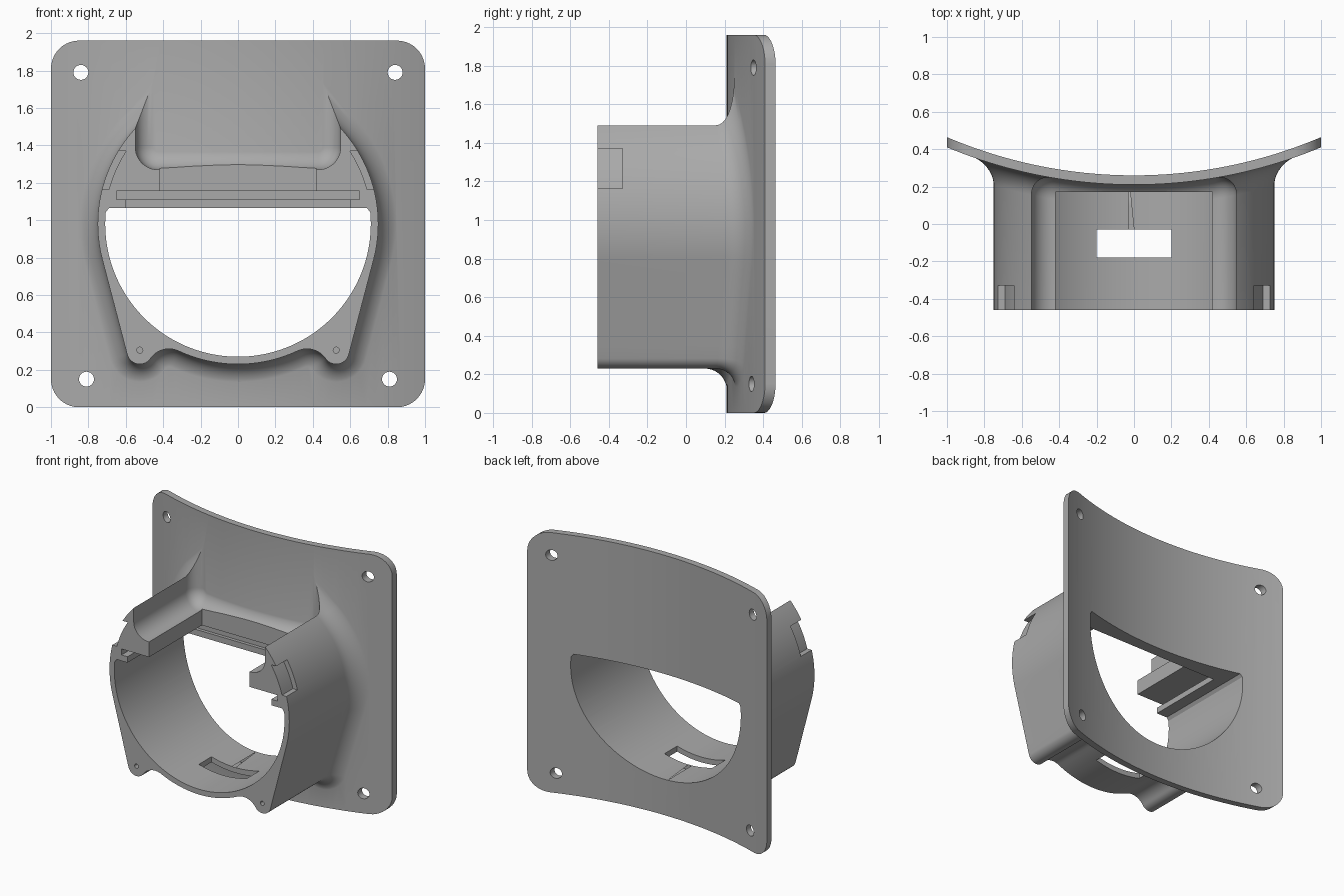
import bpy
import bmesh
from math import sin, cos, radians, sqrt, pi
from mathutils import Vector

if "Cube" in bpy.data.objects:
    bpy.data.objects.remove(bpy.data.objects["Cube"])

grey = bpy.data.materials.new("plain_grey")
grey.use_nodes = True
COLOUR = (0.4, 0.4, 0.4, 1)
grey.diffuse_color = COLOUR
grey.node_tree.nodes["Principled BSDF"].inputs["Base Color"].default_value = COLOUR

AXIS_Z = 0.98      # height of the bore centre
FRONT = -0.46      # front end of the housing
R_OUT, R_IN = 0.75, 0.71
FILLET = 0.115     # flare between housing and plate
BEND_Y, R_FACE, R_BACK = 2.81, 2.6, 2.55


def bend(x, r):
    return BEND_Y - sqrt(r * r - x * x)


def arc(cx, cz, r, a0, a1, n):
    steps = [radians(a0 + (a1 - a0) * i / n) for i in range(n + 1)]
    return [(cx + r * cos(a), cz + r * sin(a)) for a in steps]


def loft(name, rings):
    """Closed solid through rings of matching points."""
    bm = bmesh.new()
    loops = [[bm.verts.new(p) for p in ring] for ring in rings]
    n = len(loops[0])
    for a, b in zip(loops, loops[1:]):
        for i in range(n):
            j = (i + 1) % n
            bm.faces.new((a[i], a[j], b[j], b[i]))
    bm.faces.new(loops[0])
    bm.faces.new(loops[-1][::-1])
    bmesh.ops.recalc_face_normals(bm, faces=bm.faces)
    mesh = bpy.data.meshes.new(name)
    bm.to_mesh(mesh)
    bm.free()
    mesh.materials.append(grey)
    obj = bpy.data.objects.new(name, mesh)
    bpy.context.collection.objects.link(obj)
    return obj


def prism(name, pts, y0, y1):
    return loft(name, [[(x, y, z) for x, z in pts] for y in (y0, y1)])


def box(name, x0, x1, y0, y1, z0, z1):
    return prism(name, [(x0, z0), (x1, z0), (x1, z1), (x0, z1)], y0, y1)


def bent_block(name, r, half, z0, z1):
    """Everything behind a cylindrical face of radius r."""
    xs = [half * (i / 24 - 1) for i in range(49)]
    pts = [(x, bend(x, r)) for x in xs] + [(half, 1.2), (-half, 1.2)]
    return loft(name, [[(x, y, z) for x, y in pts] for z in (z0, z1)])


def combine(target, tool, operation):
    mod = target.modifiers.new("cut", 'BOOLEAN')
    mod.operation, mod.object, mod.solver = operation, tool, 'EXACT'
    bpy.context.view_layer.objects.active = target
    bpy.ops.object.modifier_apply(modifier=mod.name)
    bpy.data.objects.remove(tool)


# Curved mounting plate with rounded corners
W, H, C = 1.0, 1.96, 0.15
corners = (arc(W - C, C, C, -90, 0, 10) + arc(W - C, H - C, C, 0, 90, 10)
           + arc(C - W, H - C, C, 90, 180, 10) + arc(C - W, C, C, 180, 270, 10))
bracket = bent_block("mounting_bracket", R_FACE, 1.1, -0.2, 2.2)
combine(bracket, prism("plate_outline", corners, -1, 0.8), 'INTERSECT')

# Housing outline: bore wall, wavy foot, straight flank, raised horn, channel
half = arc(0, AXIS_Z, R_OUT, -90, -64.9, 14)
half += arc(0.369, 0.192, 0.12, 115.1, 34.7, 12)[1:]
half += arc(0.525, 0.30, 0.07, -145.3, -14.6, 14)[1:]
(ax, az), (bx, bz) = half[-1], arc(0, AXIS_Z, R_OUT, -14.6, 43, 1)[0]
half += [(ax + (bx - ax) * i / 8, az + (bz - az) * i / 8) for i in range(1, 8)]
half += arc(0, AXIS_Z, R_OUT, -14.6, 43, 32)
horn_x = half[-1][0]
half += arc(horn_x - 0.12, 1.39, 0.12, 0, -90, 12)
floor_x = half[-1][0]
half += [(floor_x * (1 - i / 12), 1.27) for i in range(1, 13)]
outline = half + [(-x, z) for x, z in half[-2:0:-1]]

# Mitred outward direction at each outline point
miters = []
for i, p in enumerate(outline):
    prev, here = Vector(outline[i - 1]), Vector(p)
    after = Vector(outline[(i + 1) % len(outline)])
    d0, d1 = (here - prev).normalized(), (after - here).normalized()
    n0, n1 = Vector((d0.y, -d0.x)), Vector((d1.y, -d1.x))
    miters.append((n0 + n1) / (1 + n0.dot(n1)))


def flared(offset, depth):
    ring = []
    for (x, z), m in zip(outline, miters):
        x, z = x + m.x * offset, z + m.y * offset
        ring.append((x, bend(x, R_FACE) + depth, z))
    return ring


# Housing with a flare that blends into the plate
rings = [[(x, FRONT, z) for x, z in outline]]
for i in range(11):
    t = i / 10 * pi / 2
    rings.append(flared(FILLET * (1 - cos(t)), FILLET * (sin(t) - 1) + 0.002))
rings.append([(x, 0.6, z) for x, y, z in rings[-1]])
combine(bracket, loft("housing", rings), 'UNION')
combine(bracket, bent_block("plate_back", R_BACK, 1.3, -0.5, 2.5), 'DIFFERENCE')

# D-shaped bore
top = 1.065
bore = arc(0, AXIS_Z, R_IN, -185, 5, 80) + [(0.69, top), (-0.69, top)]
combine(bracket, prism("bore", bore, -1, 1), 'DIFFERENCE')

# Open channel floor, sliding slot and the gap between its lips
for name, x, y, z0, z1 in (("channel_gap", 0.42, 0.17, 1.0, 1.7),
                           ("slide_slot", 0.65, 0.195, 1.11, 1.155),
                           ("lip_gap", 0.6, 0.17, 1.0, 1.13)):
    combine(bracket, box(name, -x, x, -0.7, y, z0, z1), 'DIFFERENCE')

# Window in the underside
combine(bracket, box("window", -0.2, 0.2, -0.18, -0.03, 0.1, 0.5), 'DIFFERENCE')

for s in (-1, 1):
    # Latch recess on the outside of each wall
    recess = [(s * x, z) for x, z in arc(0, AXIS_Z, 0.714, 15, 33.1, 10)]
    recess += [(s * 0.9, 1.37), (s * 0.9, 1.165)]
    combine(bracket, prism("latch_recess", recess, -0.6, -0.33), 'DIFFERENCE')
    # Pilot hole in each foot, screw holes in the plate corners
    for x, z, r, y0, y1 in ((0.525, 0.305, 0.016, -0.6, -0.25),
                            (0.84, 1.79, 0.04, 0, 0.8),
                            (0.81, 0.15, 0.04, 0, 0.8)):
        hole = arc(s * x, z, r, 0, 345, 23)
        combine(bracket, prism("hole", hole, y0, y1), 'DIFFERENCE')

# Smooth shading with crisp edges
bpy.ops.object.select_all(action='DESELECT')
bracket.select_set(True)
bpy.context.view_layer.objects.active = bracket
bpy.ops.object.shade_smooth_by_angle(angle=radians(30))
